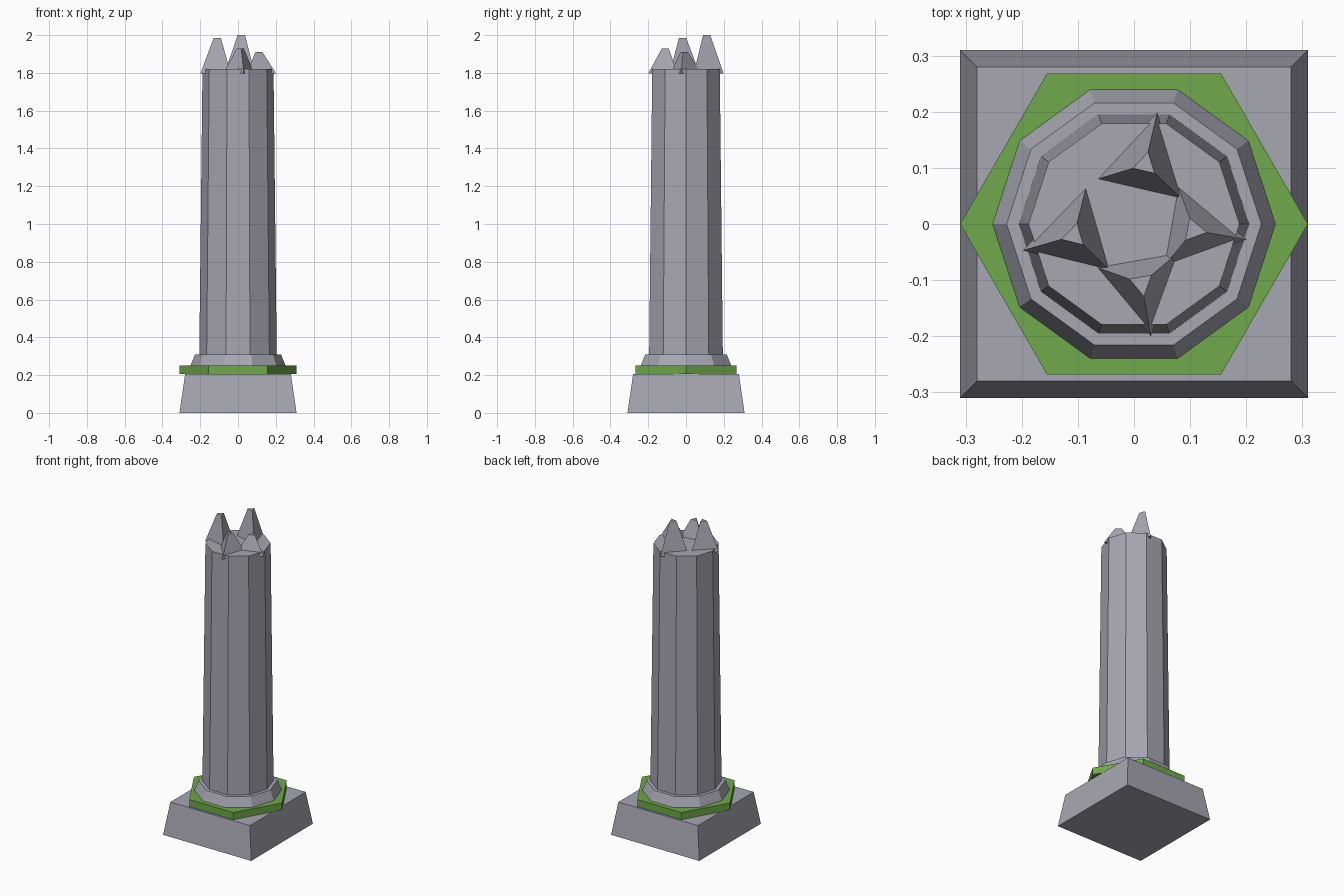
import bpy
import math

if "Cube" in bpy.data.objects:
    bpy.data.objects.remove(bpy.data.objects["Cube"])


def material(name, rgb):
    m = bpy.data.materials.new(name)
    m.diffuse_color = (*rgb, 1.0)
    m.use_nodes = True
    m.node_tree.nodes["Principled BSDF"].inputs["Base Color"].default_value = m.diffuse_color
    return m


stone = material("grey_stone", (0.385, 0.385, 0.45))
moss = material("moss_green", (0.162, 0.392, 0.069))


def frustum(name, sides, r1, r2, z1, z2, mat, angle=0.0, x=0.0, y=0.0):
    """Flat-sided tapered prism; first corner points along angle (degrees from +x)."""
    verts = []
    for r, z in ((r1, z1), (r2, z2)):
        for i in range(sides):
            a = math.radians(angle) + 2 * math.pi * i / sides
            verts.append((x + r * math.cos(a), y + r * math.sin(a), z))
    faces = [tuple(reversed(range(sides))), tuple(range(sides, 2 * sides))]
    for i in range(sides):
        j = (i + 1) % sides
        faces.append((i, j, sides + j, sides + i))
    mesh = bpy.data.meshes.new(name)
    mesh.from_pydata(verts, [], faces)
    mesh.materials.append(mat)
    ob = bpy.data.objects.new(name, mesh)
    bpy.context.collection.objects.link(ob)
    return ob


# Square plinth, mossy hexagonal slab, ten-sided collar and shaft
diag = math.sqrt(2)
frustum("plinth", 4, 0.31 * diag, 0.28 * diag, 0.0, 0.205, stone, angle=45)
frustum("moss_slab", 6, 0.31, 0.31, 0.205, 0.25, moss)
frustum("collar", 10, 0.252, 0.227, 0.25, 0.31, stone)
frustum("shaft", 10, 0.205, 0.188, 0.31, 1.82, stone)

# Four broken three-sided shards on the top: x, y, corner angle, peak height
shards = {
    "back": (0.020, 0.106, 77, 2.0),
    "left": (-0.107, -0.021, 196, 1.985),
    "front": (0.0135, -0.106, 280, 1.928),
    "right": (0.107, -0.011, 350, 1.91),
}
for side, (x, y, angle, top) in shards.items():
    frustum(side + "_shard", 3, 0.095, 0.023, 1.798, top, stone, angle, x, y)
